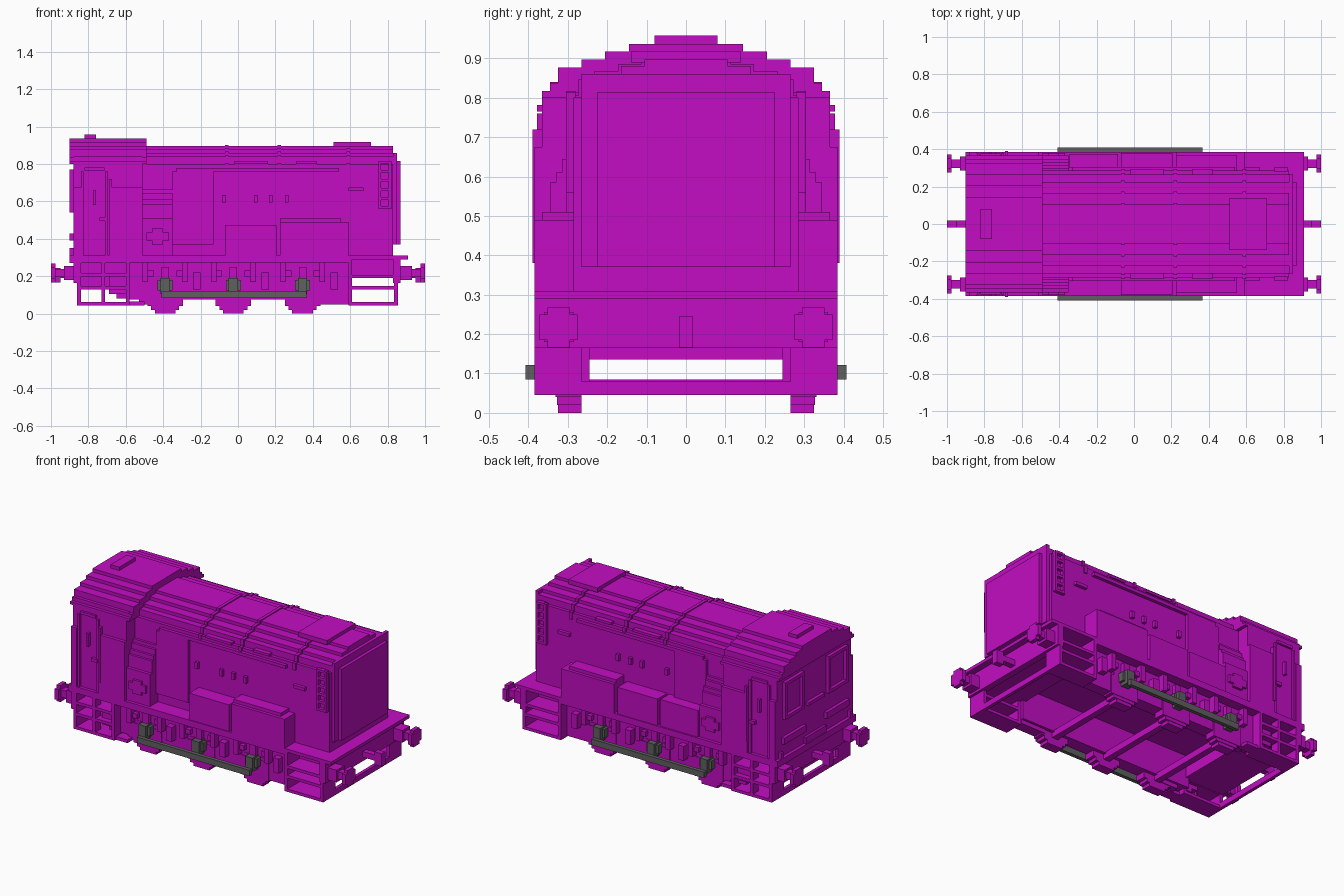
import bpy, bmesh

cube = bpy.data.objects.get("Cube")
if cube:
    bpy.data.objects.remove(cube, do_unlink=True)


def material(name, rgb):
    m = bpy.data.materials.new(name)
    m.use_nodes = True
    m.diffuse_color = (*rgb, 1)
    m.node_tree.nodes["Principled BSDF"].inputs["Base Color"].default_value = (*rgb, 1)
    return m


MAGENTA = material("magenta", (0.54, 0.004, 0.54))
GREY = material("dark grey", (0.115, 0.115, 0.115))


def finish(name, bm, mat):
    bmesh.ops.recalc_face_normals(bm, faces=bm.faces)
    me = bpy.data.meshes.new(name)
    bm.to_mesh(me)
    bm.free()
    me.materials.append(mat)
    ob = bpy.data.objects.new(name, me)
    bpy.context.collection.objects.link(ob)
    return ob


def part(name, boxes, mat=MAGENTA, sides=(1, -1)):
    """Blocks given as x0, x1, y0, y1, z0, z1, repeated on each listed side of y = 0."""
    bm = bmesh.new()
    for s in sides:
        for x0, x1, y0, y1, z0, z1 in boxes:
            vs = bmesh.ops.create_cube(bm, size=1)["verts"]
            for v in vs:
                v.co.x = x0 if v.co.x < 0 else x1
                v.co.y = s * (y0 if v.co.y < 0 else y1)
                v.co.z = z0 if v.co.z < 0 else z1
    return finish(name, bm, mat)


def stepped(name, x0, x1, base, steps):
    """Extrude a stepped arch along x; steps are (half width, top height)."""
    half = [(steps[0][0], base)]
    for i, (w, z) in enumerate(steps):
        half.append((w, z))
        if i + 1 < len(steps):
            half.append((steps[i + 1][0], z))
    outline = half + [(-y, z) for y, z in reversed(half)]
    bm = bmesh.new()
    face = bm.faces.new([bm.verts.new((x0, y, z)) for y, z in outline])
    ext = bmesh.ops.extrude_face_region(bm, geom=[face])
    for v in ext["geom"]:
        if isinstance(v, bmesh.types.BMVert):
            v.co.x = x1
    return finish(name, bm, MAGENTA)


ONE = (1,)

# Engine hood
hood_steps = [(0.285, 0.80), (0.265, 0.84), (0.225, 0.86), (0.165, 0.88), (0.105, 0.897)]
stepped("hood", -0.51, 0.83, 0.31, hood_steps)
part("hood_end", [(0.83, 0.85, -0.265, 0.265, 0.37, 0.86),
                  (0.85, 0.87, -0.225, 0.225, 0.37, 0.815)], sides=ONE)
part("hood_hatch", [(0.51, 0.71, -0.14, 0.14, 0.89, 0.918)], sides=ONE)
for x in (-0.07, 0.21, 0.58):
    stepped("hood_band", x, x + 0.02, 0.76,
            [(w + 0.008, z + 0.006) for w, z in hood_steps])
part("hood_rails", [(-0.33, 0.54, 0.28, 0.305, 0.76, 0.78),
                    (-0.02, 0.16, 0.26, 0.295, 0.80, 0.815),
                    (0.31, 0.42, 0.26, 0.295, 0.80, 0.815)])
part("hood_handles", [(x, x + 0.02, 0.28, 0.305, 0.595, 0.635)
                      for x in (-0.085, 0.085, 0.165, 0.25)]
     + [(0.59, 0.67, 0.28, 0.305, 0.655, 0.675)])

# Louvre ladder near the hood end
part("louvres", [(0.75, 0.765, 0.28, 0.305, 0.56, 0.815), (0.805, 0.82, 0.28, 0.305, 0.56, 0.815)]
     + [(0.765, 0.805, 0.28, 0.305, 0.56 + i * 0.0485, 0.575 + i * 0.0485) for i in range(6)])

# Side lockers
part("tall_locker", [(-0.35, -0.13, 0.28, 0.305, 0.37, 0.76)])
part("lockers", [(-0.07, 0.205, 0.28, 0.38, 0.31, 0.475),
                 (0.225, 0.59, 0.28, 0.385, 0.31, 0.49),
                 (0.225, 0.55, 0.28, 0.365, 0.49, 0.51)])
part("back_locker", [(-0.345, -0.085, 0.28, 0.375, 0.31, 0.475)], sides=ONE)
part("stepped_locker", [(-0.51, -0.35, 0.28, w, z0, z1) for w, z0, z1 in
                        [(0.365, 0.31, 0.51), (0.345, 0.51, 0.585), (0.33, 0.585, 0.61),
                         (0.315, 0.61, 0.645), (0.30, 0.645, 0.665)]])
part("locker_cap", [(-0.49, -0.37, 0.36, 0.38, 0.39, 0.435),
                    (-0.46, -0.40, 0.36, 0.38, 0.37, 0.455)])

# Cab
stepped("cab_body", -0.88, -0.51, 0.31,
        [(0.365, 0.815), (0.345, 0.84), (0.325, 0.87), (0.2, 0.88)])
stepped("cab_roof", -0.90, -0.49, 0.80,
        [(0.365, 0.817), (0.345, 0.837), (0.325, 0.877), (0.265, 0.897),
         (0.205, 0.917), (0.145, 0.937)])
part("roof_vent", [(-0.82, -0.76, -0.08, 0.08, 0.93, 0.958)], sides=ONE)
part("cab_side_panels", [(-0.88, -0.84, 0.36, 0.385, 0.31, 0.675),
                         (-0.69, -0.51, 0.36, 0.385, 0.31, 0.675)])
part("door_frame", [(-0.84, -0.825, 0.36, 0.378, 0.31, 0.76),
                    (-0.71, -0.695, 0.36, 0.378, 0.31, 0.76),
                    (-0.82, -0.715, 0.36, 0.378, 0.765, 0.782),
                    (-0.74, -0.70, 0.36, 0.385, 0.495, 0.515),
                    (-0.775, -0.76, 0.36, 0.385, 0.58, 0.66),
                    (-0.69, -0.675, 0.36, 0.39, 0.38, 0.72)])
# Cab end window frames, handrails and brackets
part("cab_end_windows", [(-0.90, -0.875, 0.12, 0.14, 0.54, 0.77),
                         (-0.90, -0.875, 0.29, 0.31, 0.54, 0.77),
                         (-0.90, -0.875, 0.14, 0.29, 0.54, 0.56),
                         (-0.90, -0.875, 0.14, 0.29, 0.75, 0.77),
                         (-0.90, -0.875, 0.10, 0.32, 0.39, 0.43),
                         (-0.90, -0.875, 0.33, 0.35, 0.31, 0.35)])
part("cab_end_rail", [(-0.90, -0.875, -0.08, 0.08, 0.54, 0.56),
                      (-0.895, -0.875, -0.10, 0.10, 0.31, 0.35)], sides=ONE)

# Footplate and underframe, open from below
part("footplate", [(-0.90, 0.61, -0.385, 0.385, 0.27, 0.31),
                   (0.59, 0.91, -0.385, 0.385, 0.29, 0.31)], sides=ONE)
part("side_frames", [(-0.60, 0.59, 0.245, 0.325, 0.075, 0.28),
                     (-0.53, -0.42, 0.26, 0.325, 0.05, 0.08),
                     (0.42, 0.59, 0.26, 0.325, 0.05, 0.08)])
part("frame_ends", [(-0.86, -0.58, -0.265, 0.265, 0.135, 0.28),
                    (0.57, 0.85, -0.265, 0.265, 0.19, 0.295)], sides=ONE)
part("buffer_beams", [(-0.88, -0.85, -0.385, 0.385, 0.165, 0.28),
                      (0.83, 0.87, -0.385, 0.385, 0.165, 0.295)], sides=ONE)

# Spring hangers and brake gear along the frame
hangers = []
for c in (-0.39, -0.025, 0.345):
    hangers += [(c - 0.12, c - 0.09, 0.32, 0.365, 0.17, 0.27),
                (c + 0.09, c + 0.12, 0.32, 0.365, 0.17, 0.27),
                (c - 0.09, c - 0.06, 0.32, 0.35, 0.20, 0.23),
                (c + 0.06, c + 0.09, 0.32, 0.35, 0.20, 0.23),
                (c - 0.02, c + 0.02, 0.32, 0.35, 0.19, 0.25),
                (c + 0.15, c + 0.19, 0.32, 0.365, 0.13, 0.22)]
part("spring_hangers", hangers)

# Wheels, axles, axle boxes and coupling rods
for c in (-0.39, -0.025, 0.345):
    part("wheel", [(c - 0.055, c + 0.055, 0.265, 0.325, 0, 0.2),
                   (c - 0.075, c + 0.075, 0.265, 0.328, 0.02, 0.18),
                   (c - 0.095, c + 0.095, 0.265, 0.331, 0.04, 0.16)])
    part("axle", [(c - 0.02, c + 0.02, -0.27, 0.27, 0.045, 0.085)], sides=ONE)
    part("axle_box", [(c - 0.04, c + 0.04, 0.325, 0.365, 0.125, 0.18),
                      (c - 0.025, c + 0.025, 0.325, 0.385, 0.105, 0.19)], GREY)
part("coupling_rod", [(-0.41, 0.365, 0.385, 0.408, 0.085, 0.122)], GREY)

# Corner step ladders
steps = []
for x0, x1, zs in ((-0.86, -0.58, (0.045, 0.13, 0.20)), (0.59, 0.855, (0.045, 0.13, 0.19))):
    steps += [(x0, x0 + 0.02, 0.265, 0.385, 0.045, 0.29),
              (x1 - 0.02, x1, 0.265, 0.385, 0.045, 0.29)]
    steps += [(x0, x1, 0.265, 0.385, z, z + 0.018) for z in zs]
steps += [(-0.73, -0.71, 0.33, 0.385, 0.05, 0.28), (-0.60, -0.50, 0.30, 0.37, 0.045, 0.065),
          (-0.69, -0.60, 0.28, 0.35, 0.105, 0.20), (-0.65, -0.60, 0.28, 0.34, 0.08, 0.12)]
part("corner_steps", steps)
part("end_tie_bars", [(x, x + 0.02, -0.27, 0.27, 0.045, 0.08) for x in (-0.86, 0.835)], sides=ONE)

# Buffers and draw hooks at both ends
for e in (1, -1):
    def along(a, b):
        return (a, b) if e > 0 else (-b, -a)
    part("buffer", [(*along(0.86, 0.93), 0.285, 0.36, 0.18, 0.255),
                    (*along(0.92, 0.99), 0.30, 0.345, 0.195, 0.24),
                    (*along(0.975, 1.0), 0.275, 0.372, 0.185, 0.25),
                    (*along(0.975, 1.0), 0.295, 0.352, 0.166, 0.268)])
    part("draw_hook", [(*along(0.86, 0.98), -0.018, 0.018, 0.19, 0.225),
                       (*along(0.95, 1.0), -0.018, 0.018, 0.166, 0.245)], sides=ONE)
